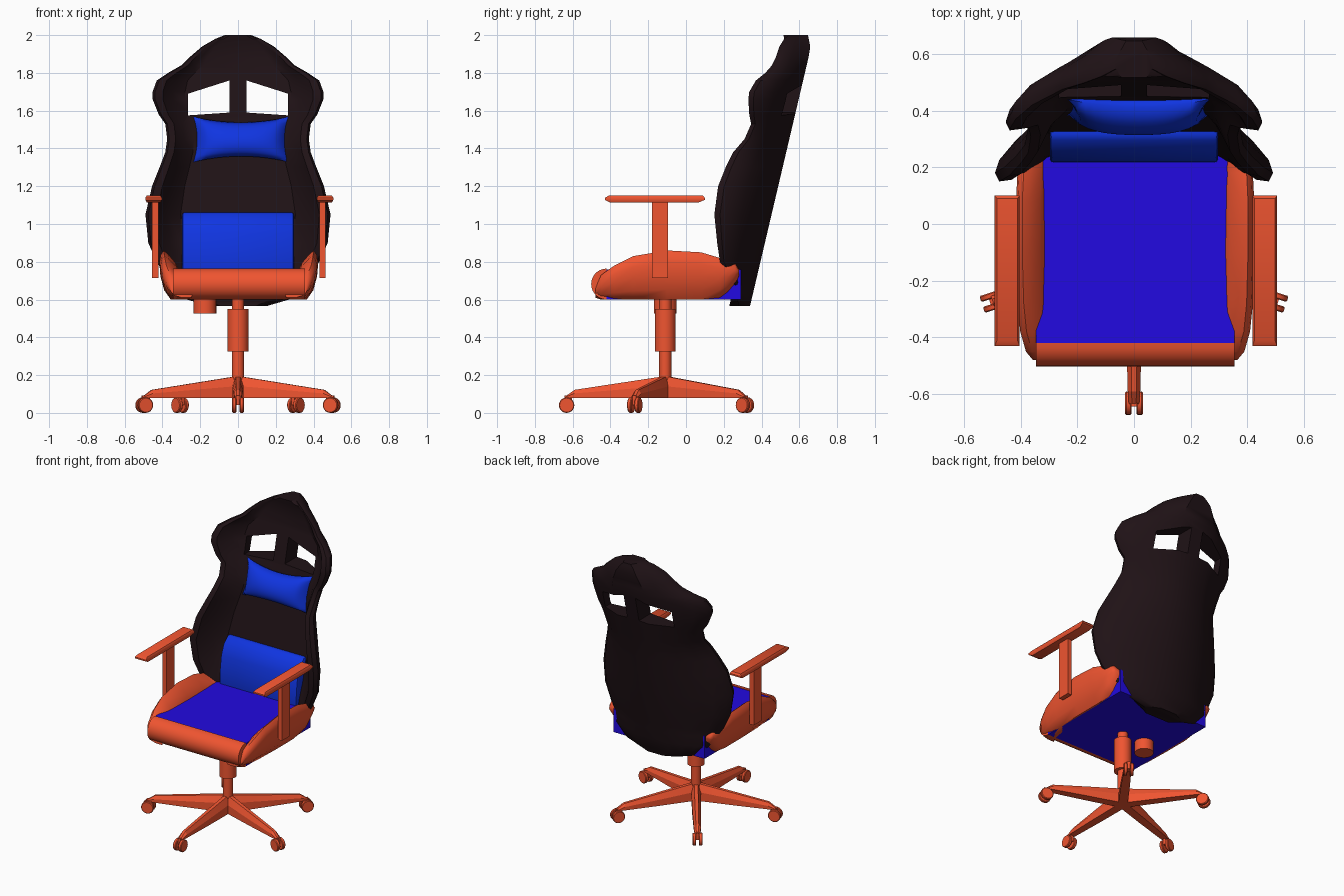
import bpy, bmesh
from math import sin, cos, pi, radians
from mathutils import Matrix, Vector

if "Cube" in bpy.data.objects:
    bpy.data.objects.remove(bpy.data.objects["Cube"])


def material(name, rgb):
    m = bpy.data.materials.new(name)
    m.diffuse_color = (*rgb, 1)
    m.use_nodes = True
    m.node_tree.nodes["Principled BSDF"].inputs["Base Color"].default_value = m.diffuse_color
    return m


BLACK = material("black_leather", (0.014, 0.006, 0.008))
ORANGE = material("orange", (0.87, 0.09, 0.03))
SEAT_BLUE = material("seat_blue", (0.016, 0.003, 0.75))
PILLOW_BLUE = material("pillow_blue", (0.005, 0.035, 0.75))


def finish(name, bm, mat, angle=35, bevel=0, segments=2):
    bmesh.ops.recalc_face_normals(bm, faces=bm.faces)
    if bevel:
        edges = [e for e in bm.edges if e.calc_face_angle(0) > radians(40)]
        bmesh.ops.bevel(bm, geom=edges, offset=bevel, segments=segments,
                        affect='EDGES', profile=0.5)
    me = bpy.data.meshes.new(name)
    bm.to_mesh(me)
    bm.free()
    ob = bpy.data.objects.new(name, me)
    bpy.context.collection.objects.link(ob)
    if mat:
        me.materials.append(mat)
    bpy.ops.object.select_all(action='DESELECT')
    ob.select_set(True)
    bpy.context.view_layer.objects.active = ob
    bpy.ops.object.shade_smooth_by_angle(angle=radians(angle))
    return ob


def loft(name, rings, mat, xf=Matrix(), **kw):
    """Skin closed rings of equal length and cap both ends."""
    bm = bmesh.new()
    vs = [[bm.verts.new(xf @ Vector(p)) for p in r] for r in rings]
    n = len(vs[0])
    for a, b in zip(vs, vs[1:]):
        for i in range(n):
            j = (i + 1) % n
            bm.faces.new((a[i], a[j], b[j], b[i]))
    bm.faces.new(vs[0])
    bm.faces.new(vs[-1])
    return finish(name, bm, mat, **kw)


def extrude_x(name, profile, x0, x1, mat, **kw):
    return loft(name, [[(x, y, z) for y, z in profile] for x in (x0, x1)], mat, **kw)


def box(name, lo, hi, mat, **kw):
    prof = [(lo[1], lo[2]), (hi[1], lo[2]), (hi[1], hi[2]), (lo[1], hi[2])]
    return extrude_x(name, prof, lo[0], hi[0], mat, **kw)


def cylinder(name, xf, r, z0, z1, mat, n=24, **kw):
    ring = [(r * cos(2 * pi * i / n), r * sin(2 * pi * i / n)) for i in range(n)]
    return loft(name, [[(x, y, z) for x, y in ring] for z in (z0, z1)], mat, xf, **kw)


def back_y(z):
    return min(0.34 + (z - 0.57) * 0.2353, 0.66 - max(0, z - 1.93) * 0.2)


# Backrest shell: rows of height, half width, wing front
rows = [(.565, .15, .28), (.60, .27, .27), (.68, .36, .25), (.75, .40, .20),
        (.80, .43, .18), (.90, .475, .165), (1.05, .49, .15), (1.2, .455, .17),
        (1.3, .415, .21), (1.38, .385, .25), (1.45, .375, .31), (1.53, .385, .345),
        (1.58, .42, .335), (1.66, .452, .33), (1.70, .452, .335), (1.76, .43, .37),
        (1.80, .37, .42), (1.84, .30, .455), (1.88, .26, .475), (1.94, .19, .495),
        (1.98, .12, .52), (2.0, .07, .545)]
rings = []
for z, w, f in rows:
    b = back_y(z)
    c = b - .13 if z > .65 else b - .11
    d = b - f
    half = [(min(.12, .4 * w), b), (.62 * w, b - .28 * d), (.85 * w, b - .52 * d),
            (.97 * w, f + .25 * d), (w, f + .1 * d), (.97 * w, f), (.88 * w, f + .02 * d),
            (.76 * w, c + .35 * (f - c)), (.62 * w, c)]
    rings.append([(x, y, z) for x, y in half] + [(-x, y, z) for x, y in reversed(half)])
back = loft("backrest", rings, BLACK)

# Two openings through the upper backrest
for s in (1, -1):
    hole = [(.045, 1.59), (.265, 1.575), (.265, 1.69), (.045, 1.76)]
    cutter = loft("opening_cutter", [[(s * x, y, z) for x, z in hole] for y in (0, 1)], None)
    cutter.hide_render = True
    mod = back.modifiers.new("opening", 'BOOLEAN')
    mod.operation = 'DIFFERENCE'
    mod.solver = 'EXACT'
    mod.object = cutter
    bpy.context.view_layer.objects.active = back
    bpy.ops.object.modifier_apply(modifier=mod.name)
    bpy.data.objects.remove(cutter)
bpy.ops.object.select_all(action='DESELECT')
back.select_set(True)
bpy.context.view_layer.objects.active = back
bpy.ops.object.shade_smooth_by_angle(angle=radians(35))

# Seat cushion and rolled front edge
box("seat", (-.345, -.42, .6), (.354, .29, .76), SEAT_BLUE)
roll = [(-.42 - .082 * sin(pi * i / 14), .682 + .082 * cos(pi * i / 14)) for i in range(15)]
extrude_x("seat_front_roll", roll, -.345, .354, ORANGE)

# Seat side bolsters: rows of y, bottom, top, outer x
bolster = [(-.48, .61, .66, .36), (-.45, .60, .73, .385), (-.38, .60, .78, .405),
           (-.28, .60, .83, .415), (-.1, .60, .86, .42), (.08, .60, .85, .42),
           (.18, .61, .82, .415), (.22, .64, .80, .41), (.26, .68, .79, .40),
           (.28, .72, .76, .39)]
for s, side in ((1, "right"), (-1, "left")):
    rings = []
    for y, zb, h, xo in bolster:
        H = h - zb
        sec = [(xo - .11, zb), (xo - .06, zb), (xo - .025, zb + .2 * H), (xo - .005, zb + .5 * H),
               (xo, zb + .75 * H), (xo - .006, zb + .9 * H), (xo - .022, h),
               (xo - .045, zb + .93 * H), (xo - .085, zb + .75 * H), (xo - .115, zb + .5 * H)]
        rings.append([(s * x + .004, y, z) for x, z in sec])
    loft(side + "_seat_bolster", rings, ORANGE, angle=50)

    # Armrest pad and post
    shift = Matrix.Translation((.007 + s * .454, 0, 0))
    pad = [(.036, -.40, .065, 1.113), (.044, -.43, .10, 1.128),
           (.044, -.43, .10, 1.138), (.036, -.41, .09, 1.15)]
    loft(side + "_armrest_pad",
         [[(-w, a, z), (w, a, z), (w, b, z), (-w, b, z)] for w, a, b, z in pad], ORANGE, shift)
    px = .005 + s * .443
    box(side + "_armrest_post", (px - .016, -.18, .715), (px + .016, -.095, 1.12), ORANGE)

# Lumbar pillow
lumbar = [(.215, .70), (.218, .85), (.232, .95), (.26, 1.02), (.305, 1.06),
          (.35, 1.06), (.29, .70)]
extrude_x("lumbar_pillow", lumbar, -.296, .296, PILLOW_BLUE, bevel=.012)

# Head pillow: puffed grid with pinched edges
bm = bmesh.new()
n = 16
for sign in (-1, 1):
    grid = []
    for i in range(n + 1):
        u = -1 + 2 * i / n
        line = []
        for j in range(n + 1):
            v = -1 + 2 * j / n
            x = .016 + u * (.232 + .02 * v * v)
            z = 1.448 + v * (.09 + .03 * u * u)
            puff = max(0, (1 - u ** 4) * (1 - v * v)) ** .5
            y = back_y(z) - .135 - .02 * (1 - u * u) + sign * (.075 if sign < 0 else .05) * puff
            line.append(bm.verts.new((x, y, z)))
        grid.append(line)
    for i in range(n):
        for j in range(n):
            bm.faces.new((grid[i][j], grid[i + 1][j], grid[i + 1][j + 1], grid[i][j + 1]))
bmesh.ops.remove_doubles(bm, verts=bm.verts, dist=.0005)
finish("head_pillow", bm, PILLOW_BLUE, angle=60)

# Gas lift column, sleeve and tilt knob
hub = Matrix.Translation((0, -.11, 0))
cylinder("gas_lift", hub, .032, .08, .61, ORANGE)
cylinder("gas_lift_sleeve", hub, .055, .325, .55, ORANGE)
cylinder("tilt_knob", Matrix.Translation((-.175, -.11, 0)), .06, .525, .61, ORANGE)

# Five-star base with twin-wheel casters
leg = [(0, .030, .08, .195), (.25, .028, .08, .157), (.48, .022, .08, .122), (.525, .018, .08, .09)]
for k in range(5):
    turn = hub @ Matrix.Rotation(radians(-90 + 72 * k), 4, 'Z')
    rings = [[(r, -w, b), (r, w, b), (r, w, b + .55 * (t - b)), (r, .4 * w, t),
              (r, -.4 * w, t), (r, -w, b + .55 * (t - b))] for r, w, b, t in leg]
    loft(f"base_leg_{k + 1}", rings, ORANGE, turn, angle=20)
    axle = turn @ Matrix.Translation((.522, 0, .041)) @ Matrix.Rotation(pi / 2, 4, 'X')
    for s, side in ((1, "a"), (-1, "b")):
        lo, hi = sorted((s * .009, s * .031))
        cylinder(f"caster_{k + 1}_wheel_{side}", axle, .041, lo, hi, ORANGE, n=20,
                 bevel=.004, segments=1)
    hood = [(-.028, .0), (.01, .0), (.012, .05), (-.028, .05)]
    loft(f"caster_{k + 1}_fork", [[(x, y, z) for x, y in hood] for z in (-.01, .01)],
         ORANGE, axle)
